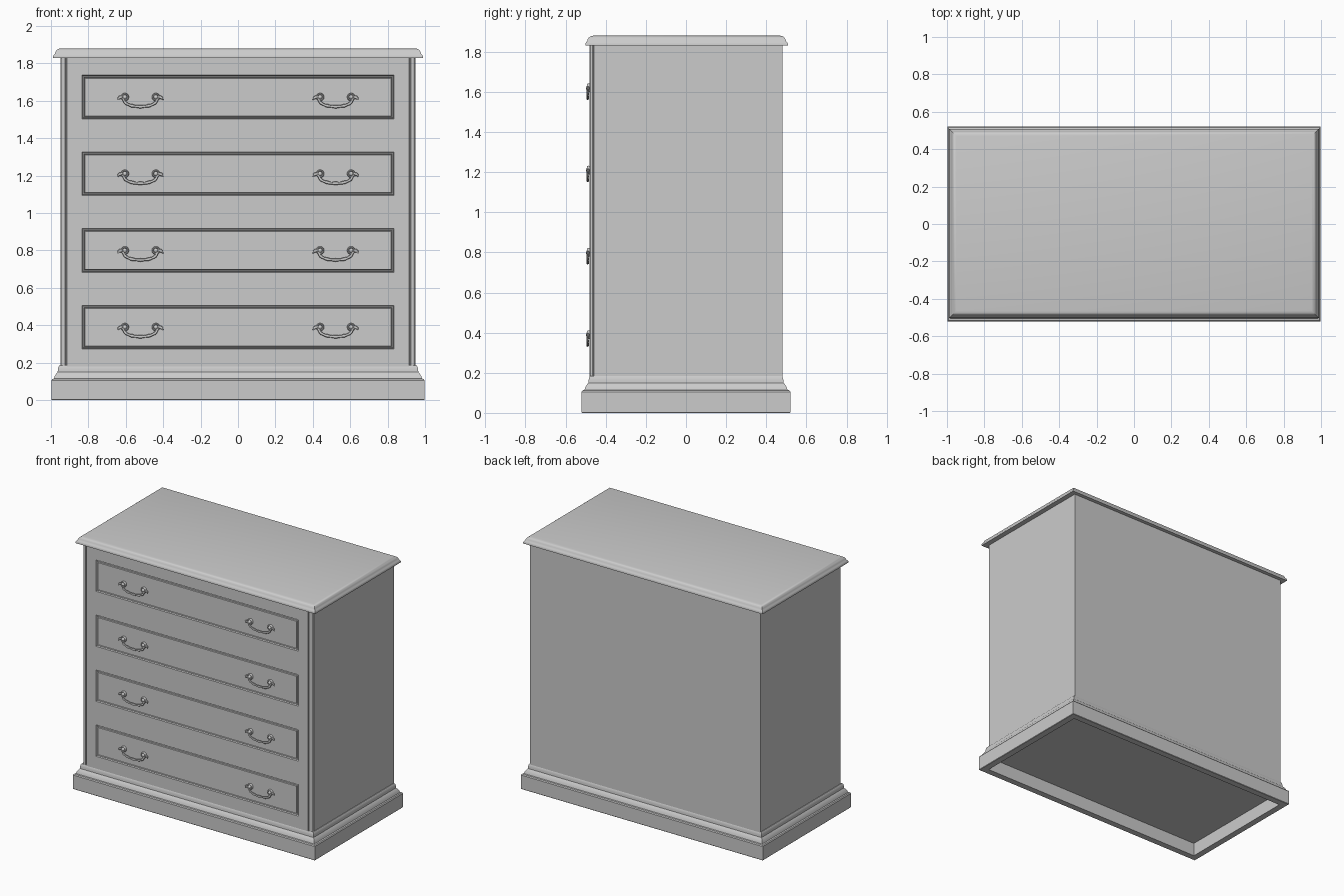
import bpy, bmesh, math
from mathutils import Vector

if "Cube" in bpy.data.objects:
    bpy.data.objects.remove(bpy.data.objects["Cube"])


def finish(bm, name, angle=30, recalc=True):
    if recalc:
        bmesh.ops.recalc_face_normals(bm, faces=bm.faces)
    me = bpy.data.meshes.new(name)
    bm.to_mesh(me)
    bm.free()
    ob = bpy.data.objects.new(name, me)
    bpy.context.collection.objects.link(ob)
    bpy.ops.object.select_all(action='DESELECT')
    ob.select_set(True)
    bpy.context.view_layer.objects.active = ob
    bpy.ops.object.shade_smooth_by_angle(angle=math.radians(angle))
    return ob


def bridge(bm, rings, closed=True):
    for a, b in zip(rings, rings[1:]):
        n = len(a)
        for i in range(n if closed else n - 1):
            j = (i + 1) % n
            bm.faces.new((a[i], a[j], b[j], b[i]))


def moulding(name, hx, y0, y1, profile):
    """Rectangular moulding with mitred corners: profile is (inset, z)."""
    bm = bmesh.new()
    rings = [[bm.verts.new(p) for p in ((-hx + d, y0 + d, z), (hx - d, y0 + d, z),
                                        (hx - d, y1 - d, z), (-hx + d, y1 - d, z))]
             for d, z in profile]
    bridge(bm, rings)
    bm.faces.new(rings[0])
    bm.faces.new(rings[-1])
    return finish(bm, name)


FRONT, BACK, LOW, HIGH = -0.48, 0.48, 0.17, 1.835
EDGE = 0.915
drawer_z = [0.39 + 0.41 * i for i in range(4)]

# Plinth: hollow underneath, stepped cove at the top
moulding("plinth", 0.998, -0.52, 0.52, [
    (0.05, 0.10), (0.05, 0.0), (0.003, 0.0), (0, 0.003), (0, 0.105), (0.005, 0.112),
    (0.014, 0.115), (0.018, 0.128), (0.027, 0.142), (0.034, 0.15), (0.035, 0.165),
    (0.038, 0.178), (0.043, 0.185), (0.06, 0.185)])

# Top board with rounded nosing
moulding("top_board", 0.988, -0.502, 0.508, [
    (0, 1.83), (0, 1.84), (0.004, 1.847), (0.009, 1.852), (0.012, 1.862),
    (0.018, 1.871), (0.026, 1.877), (0.038, 1.88)])

# Carcass: plan outline with a quarter bead on each front corner
half = [(EDGE, FRONT), (EDGE + 0.002, FRONT + 0.009), (EDGE + 0.008, FRONT + 0.009),
        (EDGE + 0.010, FRONT + 0.002)]
for k in range(5):
    a = math.radians(90 - 22.5 * k)
    half.append((0.933 + 0.013 * math.cos(a), FRONT + 0.014 - 0.013 * math.sin(a)))
half += [(0.943, FRONT + 0.020), (0.95, FRONT + 0.021), (0.95, BACK)]
outline = half + [(-x, y) for x, y in reversed(half)]
bm = bmesh.new()
bridge(bm, [[bm.verts.new((x, y, z)) for x, y in outline] for z in (LOW, HIGH)], closed=False)
finish(bm, "carcass")

# Front panel: grid with the drawers sunk in behind stepped grooves
bm = bmesh.new()
xs = [-EDGE, -0.835, 0.835, EDGE]
zs = [LOW] + [z + s * 0.117 for z in drawer_z for s in (-1, 1)] + [HIGH]
grid = [[bm.verts.new((x, FRONT, z)) for x in xs] for z in zs]
bridge(bm, grid, closed=False)
bm.normal_update()
drawers = [f for f in bm.faces if abs(f.calc_center_median().x) < 0.01
           and any(abs(f.calc_center_median().z - z) < 0.01 for z in drawer_z)]
for width, depth in ((0.005, -0.010), (0.005, 0.006), (0.005, 0.0),
                     (0.004, -0.008), (0.004, 0.010)):
    bmesh.ops.inset_individual(bm, faces=drawers, thickness=width, depth=depth)
finish(bm, "front_panel", recalc=False)


def tube(bm, pts, radii, n=8, flat=0.75):
    """Tapered tube along a path in the x-z plane, flattened in y."""
    rings = []
    for i, p in enumerate(pts):
        t = (pts[min(i + 1, len(pts) - 1)] - pts[max(i - 1, 0)]).normalized()
        side = Vector((-t.z, 0, t.x))
        ring = []
        for k in range(n):
            a = 2 * math.pi * k / n
            ring.append(bm.verts.new(p + side * radii[i] * math.cos(a)
                                     + Vector((0, flat * radii[i] * math.sin(a), 0))))
        rings.append(ring)
    bridge(bm, rings)
    bm.faces.new(rings[0])
    bm.faces.new(rings[-1])


def rosette(bm, cx, n=16):
    """Turned boss: raised rim around a domed centre."""
    rings = [[bm.verts.new((cx + r * math.cos(2 * math.pi * k / n), y,
                            r * math.sin(2 * math.pi * k / n))) for k in range(n)]
             for r, y in ((0.021, 0.004), (0.022, -0.008), (0.019, -0.014), (0.015, -0.014),
                          (0.012, -0.009), (0.010, -0.016), (0.005, -0.020))]
    bridge(bm, rings)
    bm.faces.new(rings[-1])


# Handle: two bosses, a knotted drop bail, and a small leaf at each end
bm = bmesh.new()
N = 32
path, radii = [], []
for i in range(N + 1):
    u = 2 * i / N - 1
    path.append(Vector((0.09 * math.sin(u * math.pi / 2), -0.011,
                        -0.047 * abs(math.cos(u * math.pi / 2)) ** 0.75 - 0.004)))
    radii.append(0.0065 + 0.003 * math.cos(u * 3 * math.pi) ** 2 * (1 - u * u))
tube(bm, path, radii)
for s in (-1, 1):
    rosette(bm, 0.083 * s)
    leaf = [(0.085, 0.0), (0.100, 0.002), (0.109, -0.002), (0.116, -0.006), (0.121, -0.016)]
    tube(bm, [Vector((s * x, -0.009, z)) for x, z in leaf],
         [0.006, 0.006, 0.010, 0.007, 0.002])
handle = finish(bm, "handle", 40)

# One pair of handles per drawer
for i, z in enumerate(drawer_z):
    for s in (-1, 1):
        ob = handle if (i == 0 and s == -1) else handle.copy()
        if ob is not handle:
            bpy.context.collection.objects.link(ob)
        ob.name = f"handle_{'left' if s < 0 else 'right'}_{i + 1}"
        ob.location = (s * 0.522, FRONT + 0.001, z)
